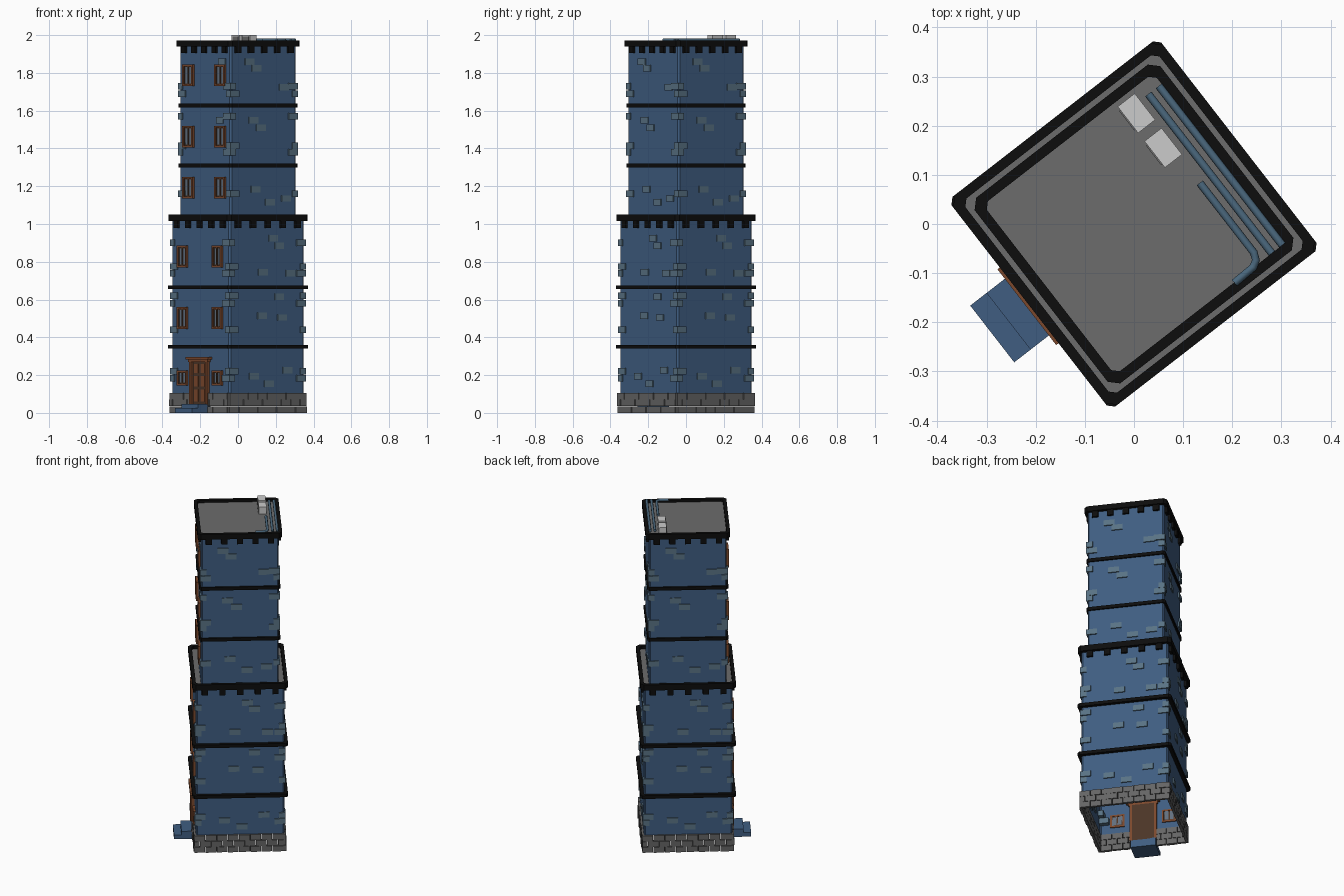
import bpy, bmesh, math
from mathutils import Matrix, Vector

if "Cube" in bpy.data.objects:
    bpy.data.objects.remove(bpy.data.objects["Cube"])

TURN = Matrix.Rotation(math.radians(-52.2), 4, 'Z')   # whole tower is turned on its plot


def material(name, rgb):
    m = bpy.data.materials.new(name)
    m.diffuse_color = (*rgb, 1)
    m.use_nodes = True
    m.node_tree.nodes["Principled BSDF"].inputs["Base Color"].default_value = m.diffuse_color
    return m


BLUE = material("blue_wall", (0.05, 0.11, 0.22))
BLOCK = material("blue_grey_block", (0.10, 0.17, 0.23))
BLACK = material("black_trim", (0.004, 0.004, 0.004))
STONE = material("dark_stone", (0.13, 0.13, 0.13))
ROOF = material("roof_grey", (0.15, 0.15, 0.15))
BROWN = material("brown_frame", (0.20, 0.065, 0.025))
DARK = material("dark_door", (0.07, 0.035, 0.02))
GLASS = material("window_glass", (0.12, 0.16, 0.21))
PIPE = material("pipe_blue", (0.07, 0.14, 0.21))


def finish(bm, name, mat=None):
    bmesh.ops.recalc_face_normals(bm, faces=bm.faces)
    bm.transform(TURN)
    me = bpy.data.meshes.new(name)
    bm.to_mesh(me)
    bm.free()
    ob = bpy.data.objects.new(name, me)
    bpy.context.collection.objects.link(ob)
    if mat:
        me.materials.append(mat)
    return ob


def box(bm, t, d, z, side=0):
    """Box on a wall: t along the wall, d outward from the centre, z up; each a (min, max)."""
    size = [t[1] - t[0], d[1] - d[0], z[1] - z[0], 1]
    mid = Vector((sum(t) / 2, -sum(d) / 2, sum(z) / 2))
    rot = Matrix.Rotation(side * math.pi / 2, 4, 'Z')
    bmesh.ops.create_cube(bm, size=1, matrix=rot @ Matrix.Translation(mid) @ Matrix.Diagonal(size))


def boxes(name, items, mat=None):
    bm = bmesh.new()
    for it in items:
        box(bm, *it)
    return finish(bm, name, mat)


def outline(bm, h, c, z):
    pts = [(h, -h + c), (h, h - c), (h - c, h), (-h + c, h),
           (-h, h - c), (-h, -h + c), (-h + c, -h), (h - c, -h)]
    return [bm.verts.new((x, y, z)) for x, y in pts]


def skin(bm, a, b):
    for i in range(8):
        j = (i + 1) % 8
        bm.faces.new((a[i], a[j], b[j], b[i]))


def shell(name, h, c, z0, z1, mat):
    bm = bmesh.new()
    skin(bm, outline(bm, h, c, z0), outline(bm, h, c, z1))
    return finish(bm, name, mat)


def deck(name, h, z, mat):
    bm = bmesh.new()
    bm.faces.new(outline(bm, h, 0.01, z))
    return finish(bm, name, mat)


def ring(name, h, inner, c, z0, z1, mat):
    bm = bmesh.new()
    loops = [outline(bm, *a) for a in ((h, c, z0), (h, c, z1), (inner, c * 0.7, z1), (inner, c * 0.7, z0))]
    for i in range(4):
        skin(bm, loops[i], loops[(i + 1) % 4])
    return finish(bm, name, mat)


def around(z, s):
    return (z - s / 2, z + s / 2)


# walls, decks, bands and cornices of both tiers
TIERS = (("lower", 0.25, 0.105, 1.03, 0.27, (0.35, 0.665), (1.015, 1.05), 1.033),
         ("upper", 0.22, 1.03, 1.955, 0.239, (1.31, 1.627), (1.94, 1.972), 1.957))
for tier, h, z0, z1, ch, bands, cz, dz in TIERS:
    shell(tier + "_walls", h, 0.008, z0, z1, BLUE)
    deck(tier + "_deck", ch - 0.01, dz, ROOF)
    for i, z in enumerate(bands):
        ring(f"{tier}_band_{i + 1}", h + (0.02 if tier == "lower" else 0.009), h - 0.003, 0.012, z - 0.01, z + 0.01, BLACK)
    ring(tier + "_cornice", ch, ch - 0.02, 0.018, *cz, BLACK)
    boxes(tier + "_cornice_soffit",
          [((-h - 0.005, h + 0.005), (h - 0.01, h + 0.01), (cz[0], cz[0] + 0.012), s) for s in range(4)], BLACK)
    step = h * 0.4
    boxes(tier + "_dentils",
          [(around((i - 2) * step, 0.035), (h - 0.005, ch - 0.006), (cz[0] - 0.035, cz[0] + 0.003), s)
           for s in range(4) for i in range(5)], BLACK)

# stone base in three staggered courses, open at the doorway
bricks = []
for side in range(4):
    for row in range(3):
        edges = [-0.26 + 0.505 * max(0, min(1, (i - 0.5 * (row % 2)) / 8)) for i in range(10)]
        for a, b in zip(edges, edges[1:]):
            spans = [(a, b)]
            if side == 0:
                spans = [(a, min(b, -0.075)), (max(a, 0.075), b)]
            for p, q in spans:
                if q - p > 0.008:
                    out = 0.26 + 0.003 * ((row + len(bricks)) % 2)
                    bricks.append(((p + 0.0015, q - 0.0015), (0.245, out),
                                   (row * 0.036, row * 0.036 + 0.034), side))
boxes("stone_base", bricks, STONE)

# scattered wall blocks, the same pattern on the three plain sides
LOW = ((0.04, 0.925), (0.08, 0.885), (0.155, 0.74), (-0.03, 0.745), (0.08, 0.615),
       (-0.035, 0.515), (0.10, 0.505), (-0.09, 0.195), (0.01, 0.155), (0.135, 0.225))
HIGH = ((-0.095, 1.86), (-0.05, 1.825), (0.135, 1.725), (-0.07, 1.55), (-0.02, 1.51),
        (-0.055, 1.185), (0.04, 1.115), (0.15, 1.135))
blocks = []
for side in (1, 2, 3):
    for pts, h in ((LOW, 0.25), (HIGH, 0.22)):
        blocks += [(around(t, 0.062), (h - 0.008, h + 0.006), around(z, 0.034), side) for t, z in pts]
blocks += [(around(t, 0.06), (0.212, 0.226), around(z, 0.034), 0) for t, z in ((0.15, 1.86), (0.13, 1.55))]
boxes("wall_blocks", blocks, BLOCK)

# corner blocks wrapping each edge
corner = []
for h, heights in ((0.25, (0.22, 0.183, 0.44, 0.58, 0.62, 0.74, 0.775, 0.9)),
                   (0.22, (1.16, 1.38, 1.415, 1.57, 1.69, 1.73))):
    for side in range(4):
        for i, z in enumerate(heights):
            a, b = (0.055, 0.03) if i % 2 else (0.03, 0.055)
            corner.append(((h - a, h + 0.007), (h - b, h + 0.007), around(z, 0.034), side))
boxes("corner_blocks", corner, BLOCK)


# windows on the entrance side
def frame(t, w, z0, z1, d0, d1, k):
    return [((t - w / 2, t - w / 2 + k), (d0, d1), (z0, z1)), ((t + w / 2 - k, t + w / 2), (d0, d1), (z0, z1)),
            ((t - w / 2 + k, t + w / 2 - k), (d0, d1), (z0, z0 + k)),
            ((t - w / 2 + k, t + w / 2 - k), (d0, d1), (z1 - k, z1))]


WINDOWS = ((0.25, 0.15, 0.082, 0.145, 0.225), (0.25, 0.15, 0.082, 0.445, 0.56), (0.25, 0.15, 0.082, 0.77, 0.885),
           (0.22, 0.138, 0.088, 1.135, 1.25), (0.22, 0.138, 0.088, 1.405, 1.52), (0.22, 0.138, 0.088, 1.73, 1.845))
frames, bars, panes = [], [], []
for h, off, w, z0, z1 in WINDOWS:
    for t in (-off, off):
        frames += frame(t, w, z0, z1, h - 0.006, h + 0.013, 0.01)
        bars += frame(t, w - 0.02, z0 + 0.01, z1 - 0.01, h - 0.004, h + 0.008, 0.005)
        bars.append((around(t, 0.008), (h - 0.004, h + 0.009), (z0 + 0.01, z1 - 0.01)))
        panes.append((around(t, w - 0.02), (h - 0.004, h + 0.004), (z0 + 0.01, z1 - 0.01)))
boxes("window_frames", frames, BROWN)
boxes("window_bars", bars, DARK)
boxes("window_panes", panes, GLASS)

# door with frame, hood and panels
boxes("door", [(around(0, 0.126), (0.24, 0.256), (0.045, 0.275))], DARK)
boxes("door_panels", [(around(t, 0.036), (0.25, 0.26), z) for t in (-0.028, 0.028)
                      for z in ((0.06, 0.125), (0.14, 0.195), (0.21, 0.26))], BROWN)
boxes("door_frame", [((-0.078, -0.06), (0.24, 0.267), (0.045, 0.282)),
                     ((0.06, 0.078), (0.24, 0.267), (0.045, 0.282)),
                     (around(0, 0.17), (0.24, 0.27), (0.27, 0.284)),
                     (around(0, 0.195), (0.24, 0.276), (0.282, 0.297))], BROWN)

# entrance steps
boxes("entrance_steps", [(around(0, 0.146), (0.24, 0.365), (0.0, 0.025)),
                         (around(0, 0.146), (0.24, 0.323), (0.025, 0.048))], BLUE)

# roof units
boxes("roof_units", [(around(u, 0.068), around(-0.142, 0.044), (1.957, 2.0)) for u in (-0.175, -0.086)])
boxes("roof_unit_grilles", [(around(u, 0.05), around(-0.119, 0.004), (1.963, 1.992)) for u in (-0.175, -0.086)], ROOF)

# roof pipes
PATHS = ([(-0.191, 0.185), (0.219, 0.185)], [(-0.191, 0.212), (0.219, 0.212)],
         [(0.016, 0.157), (0.195, 0.157), (0.21, 0.151), (0.218, 0.138), (0.22, 0.088)])
for i, path in enumerate(PATHS):
    cu = bpy.data.curves.new(f"roof_pipe_{i + 1}", 'CURVE')
    cu.dimensions = '3D'
    cu.bevel_depth = 0.008
    cu.bevel_resolution = 2
    cu.use_fill_caps = True
    sp = cu.splines.new('POLY')
    sp.points.add(len(path) - 1)
    for p, (x, y) in zip(sp.points, path):
        p.co = (*(TURN @ Vector((x, y, 1.974))), 1)
    cu.materials.append(PIPE)
    bpy.context.collection.objects.link(bpy.data.objects.new(f"roof_pipe_{i + 1}", cu))
